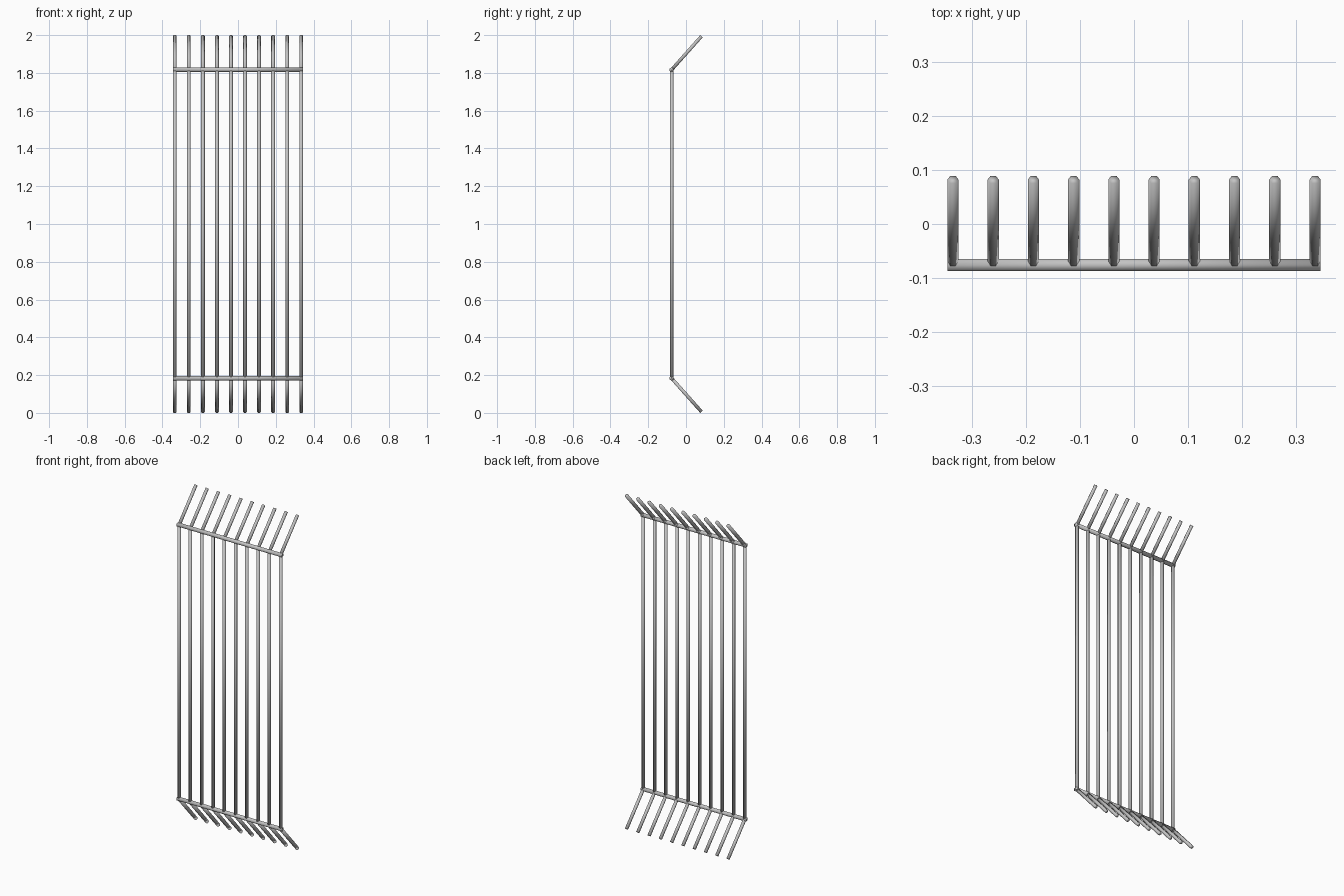
import bpy
from mathutils import Matrix, Vector

cube = bpy.data.objects.get("Cube")
if cube:
    bpy.data.objects.remove(cube, do_unlink=True)

# Single bare-metal colour
steel = bpy.data.materials.new("light_grey_steel")
steel.use_nodes = True
colour = (0.55, 0.55, 0.55, 1)
steel.diffuse_color = colour
steel.node_tree.nodes["Principled BSDF"].inputs["Base Color"].default_value = colour


def rod(name, start, end, radius, corner):
    """Smooth capped six-sided rod with one of its edges facing the corner direction."""
    start, end, corner = Vector(start), Vector(end), Vector(corner)
    axis = end - start
    direction = axis.normalized()
    turn = Matrix((corner.cross(direction), corner, direction)).transposed()
    bpy.ops.mesh.primitive_cylinder_add(
        vertices=6, radius=radius, depth=axis.length,
        location=(start + end) / 2, rotation=turn.to_euler())
    obj = bpy.context.object
    obj.name = name
    obj.data.materials.append(steel)
    bpy.ops.object.shade_smooth()


BARS = 10
HALF_WIDTH = 0.335
FRONT_Y, BACK_Y = -0.076, 0.082
LOW_Z, HIGH_Z = 0.183, 1.817
BAR_R, RAIL_R = 0.0104, 0.0128
SIDE, UP = (1, 0, 0), (0, 0, 1)

# Cross rails
for name, z in (("lower_rail", LOW_Z), ("upper_rail", HIGH_Z)):
    rod(name, (-0.345, FRONT_Y, z), (0.345, FRONT_Y, z), RAIL_R, UP)

# Upright bars with prongs angled towards the back
for i in range(BARS):
    x = HALF_WIDTH * (2 * i / (BARS - 1) - 1)
    low, high = (x, FRONT_Y, LOW_Z), (x, FRONT_Y, HIGH_Z)
    rod(f"upright_bar_{i + 1}", low, high, BAR_R, SIDE)
    rod(f"upper_prong_{i + 1}", high, (x, BACK_Y, 1.994), BAR_R, SIDE)
    rod(f"lower_prong_{i + 1}", low, (x, BACK_Y, 0.006), BAR_R, SIDE)
